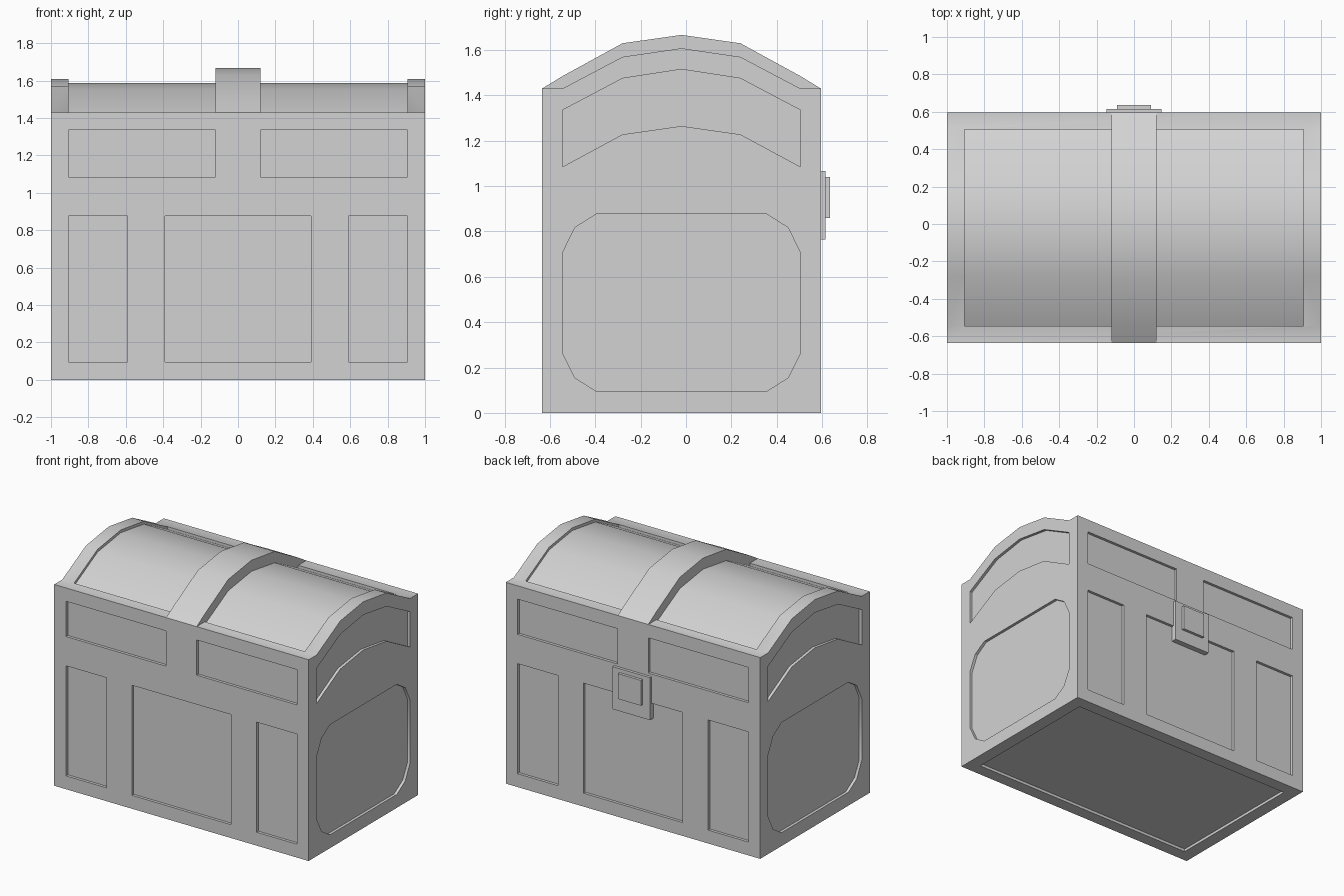
import bpy, bmesh, math
from mathutils import Vector

if "Cube" in bpy.data.objects:
    bpy.data.objects.remove(bpy.data.objects["Cube"])

CY = -0.02            # middle of the body along y
HX, HY = 1.0, 0.615   # half sizes of the body
D = 0.02              # depth of the sunken panels

grey = bpy.data.materials.new("plain_grey")
grey.diffuse_color = (0.65, 0.65, 0.65, 1)
grey.use_nodes = True
grey.node_tree.nodes["Principled BSDF"].inputs["Base Color"].default_value = grey.diffuse_color


def add_prism(bm, pts, start, end, place):
    """Closed prism: 2D outline swept from start to end; place maps (u, v, w) to xyz."""
    rings = [[bm.verts.new(place(u, v, w)) for u, v in pts] for w in (start, end)]
    n = len(pts)
    faces = [bm.faces.new(rings[0]), bm.faces.new(rings[1][::-1])]
    for i in range(n):
        j = (i + 1) % n
        faces.append(bm.faces.new((rings[0][i], rings[1][i], rings[1][j], rings[0][j])))
    bmesh.ops.recalc_face_normals(bm, faces=faces)


def along_x(u, v, w): return Vector((w, CY + u, v))
def along_y(u, v, w): return Vector((u, CY + w, v))
def along_z(u, v, w): return Vector((u, CY + v, w))


def rect(u0, u1, v0, v1):
    return [(u0, v0), (u1, v0), (u1, v1), (u0, v1)]


def mirrored(half):
    """Complete an outline from its left half (ends on or near the middle)."""
    return half + [(-u, v) for u, v in reversed(half) if abs(u) > 1e-6]


def make(name, bm):
    me = bpy.data.meshes.new(name)
    bm.to_mesh(me)
    bm.free()
    me.materials.append(grey)
    ob = bpy.data.objects.new(name, me)
    bpy.context.collection.objects.link(ob)
    return ob


def smooth(ob):
    bpy.ops.object.select_all(action='DESELECT')
    ob.select_set(True)
    bpy.context.view_layer.objects.active = ob
    bpy.ops.object.shade_smooth_by_angle(angle=math.radians(30))


# Chest body: box with a rounded lid and narrow flat ledges
bm = bmesh.new()
add_prism(bm, mirrored([(-HY, 0), (-HY, 1.43), (-0.525, 1.43), (-0.26, 1.57), (0, 1.608)]),
          -HX, HX, along_x)
chest = make("chest_body", bm)

# Cutters for all sunken panels
bm = bmesh.new()
for s in (-1, 1):
    # front and back panels
    wall = (s * (HY - D), s * (HY + 0.1))
    add_prism(bm, rect(-0.39, 0.39, 0.095, 0.877), *wall, along_y)
    for m in (-1, 1):
        add_prism(bm, rect(m * 0.59, m * 0.907, 0.095, 0.877), *wall, along_y)
        add_prism(bm, rect(m * 0.12, m * 0.907, 1.085, 1.335), *wall, along_y)
    # end panels: cut-corner panel below, arched panel above
    end = (s * (HX - D), s * (HX + 0.1))
    add_prism(bm, mirrored([(-0.375, 0.095), (-0.47, 0.155), (-0.525, 0.265),
                            (-0.525, 0.705), (-0.47, 0.817), (-0.375, 0.877)]), *end, along_x)
    arch = mirrored([(-0.525, 1.335), (-0.26, 1.475), (0, 1.515)])
    under = mirrored([(-0.525, 1.085), (-0.26, 1.228), (0, 1.265)])
    add_prism(bm, arch + under[::-1], *end, along_x)
    # lid panels either side of the strap
    lid = mirrored([(-0.525, 1.41), (-0.26, 1.55), (0, 1.588)])
    add_prism(bm, lid + [(0.525, 1.8), (-0.525, 1.8)], s * 0.1, s * 0.907, along_x)
# bottom panel
add_prism(bm, rect(-0.907, 0.907, -0.525, 0.525), -0.1, D, along_z)
cutter = make("panel_cutter", bm)
cutter.hide_render = True

mod = chest.modifiers.new("panels", 'BOOLEAN')
mod.operation = 'DIFFERENCE'
mod.solver = 'EXACT'
mod.object = cutter
bpy.context.view_layer.objects.active = chest
bpy.ops.object.modifier_apply(modifier=mod.name)
bpy.data.objects.remove(cutter, do_unlink=True)
smooth(chest)

# Raised strap over the middle of the lid
bm = bmesh.new()
add_prism(bm, mirrored([(-0.6, 1.4), (-HY, 1.43), (-0.525, 1.485), (-0.26, 1.63), (0, 1.667)]),
          -0.12, 0.12, along_x)
smooth(make("lid_strap", bm))

# Lock: back plate and raised front plate
for name, w, z0, z1, depth in (("lock_plate", 0.147, 0.765, 1.067, 0.02),
                               ("lock_face", 0.09, 0.86, 1.04, 0.04)):
    bm = bmesh.new()
    add_prism(bm, rect(-w, w, z0, z1), HY - 0.03, HY + depth, along_y)
    make(name, bm)
